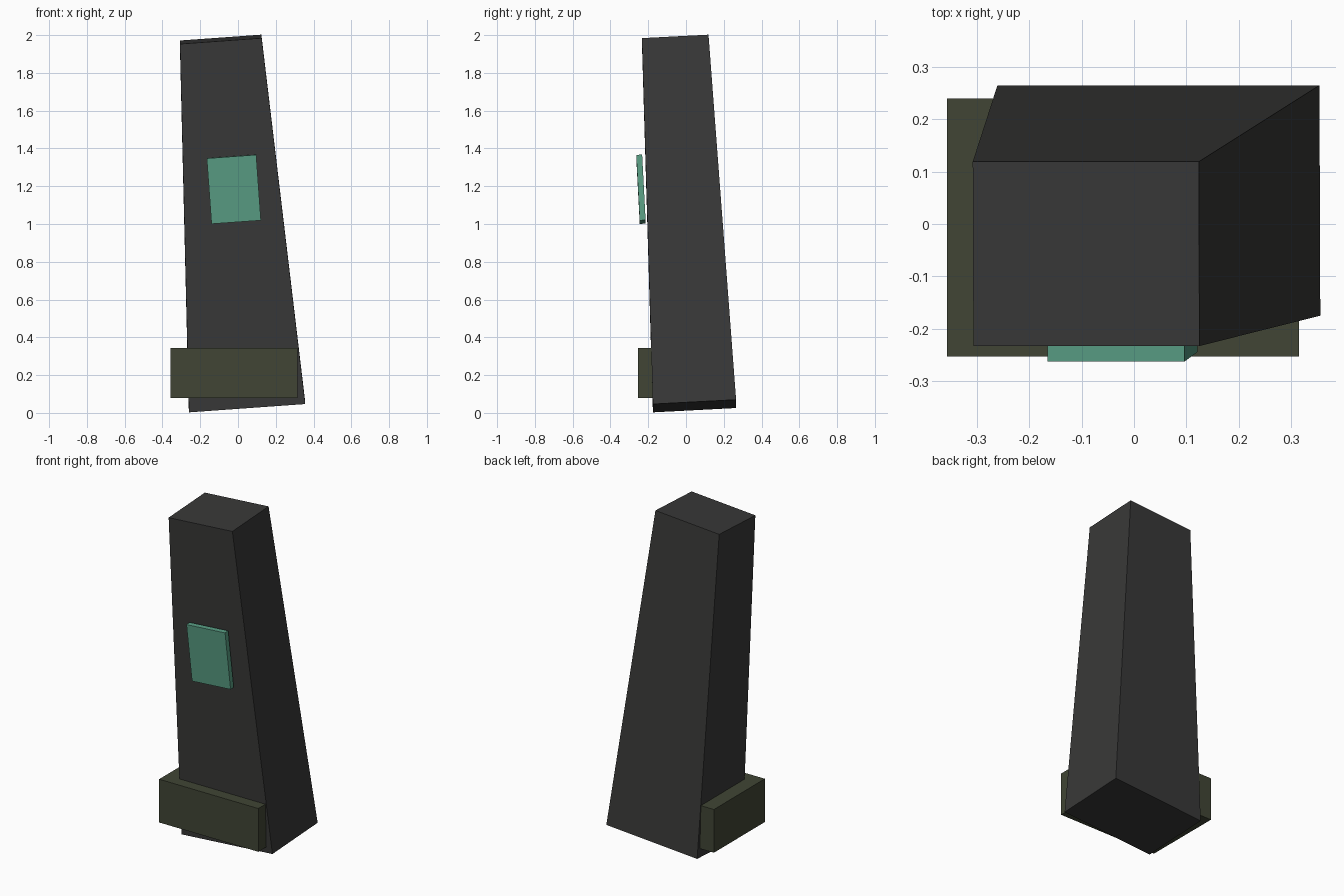
import bpy, bmesh
from math import radians
from mathutils import Euler, Vector

if "Cube" in bpy.data.objects:
    bpy.data.objects.remove(bpy.data.objects["Cube"])


def material(name, rgb):
    mat = bpy.data.materials.new(name)
    mat.diffuse_color = (*rgb, 1)
    mat.use_nodes = True
    mat.node_tree.nodes["Principled BSDF"].inputs["Base Color"].default_value = mat.diffuse_color
    return mat


def block(name, centre, size, mat, taper=(1, 1), tilt=(0, 0)):
    """Box with its top scaled by taper, then leaned about x and y."""
    bm = bmesh.new()
    bmesh.ops.create_cube(bm, size=1)
    rot = Euler((radians(tilt[0]), radians(tilt[1]), 0)).to_matrix()
    for v in bm.verts:
        sx, sy = taper if v.co.z > 0 else (1, 1)
        v.co = rot @ Vector((v.co.x * size[0] * sx, v.co.y * size[1] * sy, v.co.z * size[2]))
    mesh = bpy.data.meshes.new(name)
    bm.to_mesh(mesh)
    bm.free()
    mesh.materials.append(mat)
    obj = bpy.data.objects.new(name, mesh)
    obj.location = centre
    bpy.context.collection.objects.link(obj)
    return obj


dark = material("dark_stone", (0.04, 0.04, 0.039))
moss = material("mossy_stone", (0.052, 0.06, 0.035))
teal = material("teal", (0.1, 0.34, 0.23))

lean = (3.0, -4.1)

# Leaning tapered pillar
block("pillar", (-0.022, -0.006, 1.007), (0.617, 0.441, 1.949), dark,
      taper=(0.702, 0.80), tilt=lean)

# Upright block around the foot
block("foot_block", (-0.021, -0.007, 0.212), (0.672, 0.493, 0.265), moss)

# Panel on the front face
block("front_panel", (-0.022, -0.2385, 1.184), (0.262, 0.031, 0.348), teal, tilt=lean)
